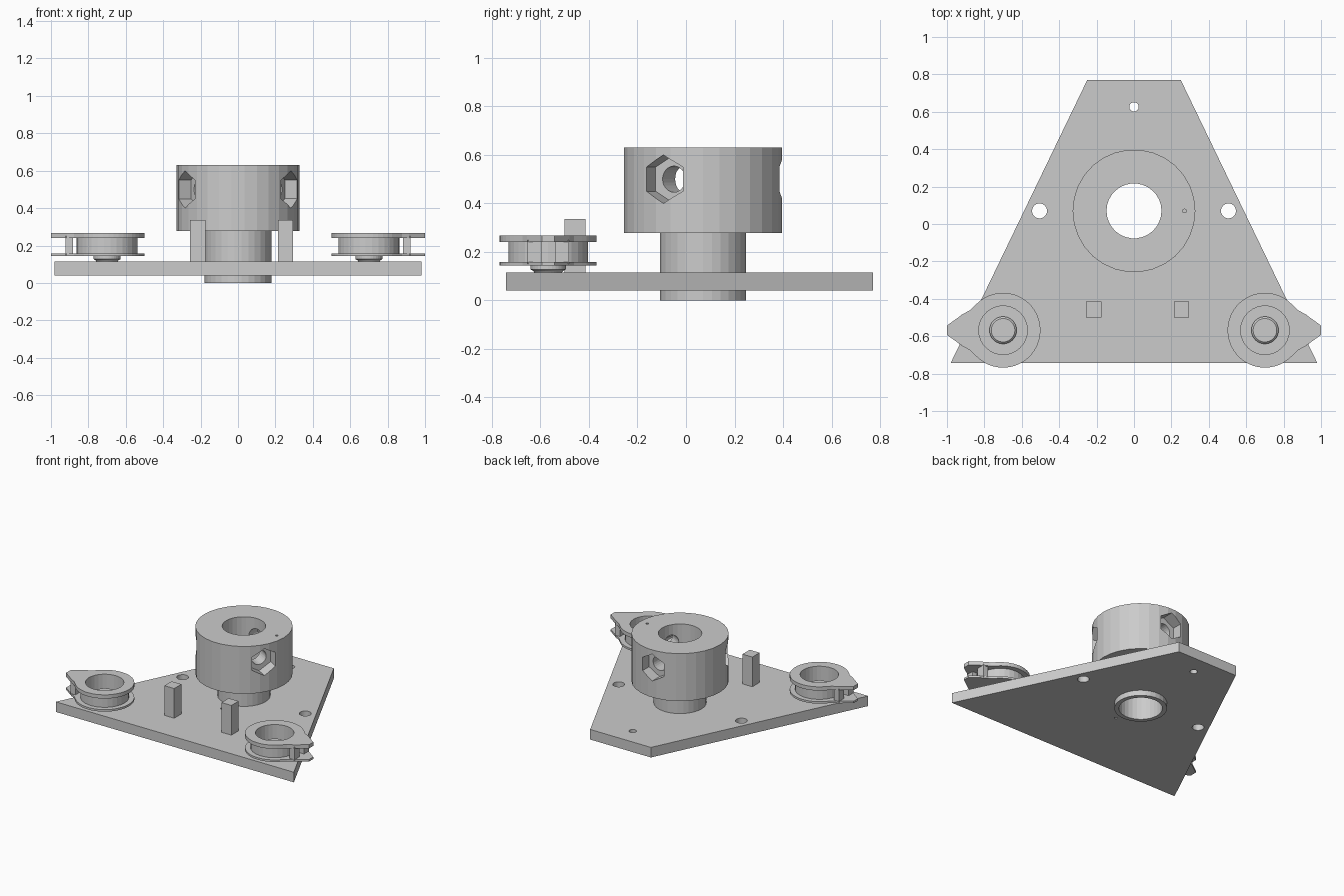
import bpy, bmesh, math
from mathutils import Matrix, Vector

if "Cube" in bpy.data.objects:
    bpy.data.objects.remove(bpy.data.objects["Cube"])

SIDES = 30
HUB = Vector((0, 0.07, 0))
grey = bpy.data.materials.new("plain_grey")
grey.diffuse_color = (0.6, 0.6, 0.6, 1)
grey.use_nodes = True
grey.node_tree.nodes["Principled BSDF"].inputs["Base Color"].default_value = grey.diffuse_color


def make(name, bm):
    bmesh.ops.remove_doubles(bm, verts=bm.verts, dist=1e-5)
    bmesh.ops.recalc_face_normals(bm, faces=bm.faces)
    me = bpy.data.meshes.new(name)
    bm.to_mesh(me)
    bm.free()
    me.materials.append(grey)
    ob = bpy.data.objects.new(name, me)
    bpy.context.collection.objects.link(ob)
    return ob


def prism(name, pts, z0, z1):
    bm = bmesh.new()
    lo = [bm.verts.new((x, y, z0)) for x, y in pts]
    hi = [bm.verts.new((x, y, z1)) for x, y in pts]
    bm.faces.new(lo[::-1])
    bm.faces.new(hi)
    for i in range(len(pts)):
        j = (i + 1) % len(pts)
        bm.faces.new((lo[i], lo[j], hi[j], hi[i]))
    return make(name, bm)


def box(name, x0, x1, y0, y1, z0, z1):
    return prism(name, [(x0, y0), (x1, y0), (x1, y1), (x0, y1)], z0, z1)


def circle(r, n=SIDES, c=(0, 0)):
    return [(c[0] + r * math.cos(2 * math.pi * i / n),
             c[1] + r * math.sin(2 * math.pi * i / n)) for i in range(n)]


def lathe(name, profile, centre):
    """Spin a closed (radius, height) profile around a vertical axis."""
    bm = bmesh.new()
    vs = [bm.verts.new((r, 0, z)) for r, z in profile]
    es = [bm.edges.new((vs[i], vs[(i + 1) % len(vs)])) for i in range(len(vs))]
    bmesh.ops.spin(bm, geom=vs + es, cent=(0, 0, 0), axis=(0, 0, 1),
                   angle=2 * math.pi, steps=SIDES)
    bmesh.ops.remove_doubles(bm, verts=bm.verts, dist=1e-5)
    bmesh.ops.dissolve_degenerate(bm, edges=bm.edges, dist=1e-5)
    bmesh.ops.translate(bm, verts=bm.verts, vec=(centre[0], centre[1], 0))
    return make(name, bm)


def cut(ob, cutters):
    for c in cutters:
        m = ob.modifiers.new("cut", 'BOOLEAN')
        m.operation, m.solver, m.object = 'DIFFERENCE', 'EXACT', c
        bpy.context.view_layer.objects.active = ob
        bpy.ops.object.modifier_apply(modifier=m.name)
        bpy.data.objects.remove(c)


def drill(x, y, r, z0=-0.1, z1=1.0, n=SIDES):
    return prism("cutter", circle(r, n, (x, y)), z0, z1)


def radial_cutter(angle, r, d0, d1, n):
    """Horizontal prism pointing outward from the hub, with a corner on top."""
    ob = prism("cutter", circle(r, n), d0, d1)
    ob.data.transform(Matrix.Translation(HUB + Vector((0, 0, 0.5)))
                      @ Matrix.Rotation(angle, 4, 'Z')
                      @ Matrix.Rotation(math.pi / 2, 4, 'Y'))
    return ob


# Base plate with mounting holes
plate = prism("base_plate", [(-0.98, -0.743), (0.98, -0.743),
                             (0.25, 0.77), (-0.25, 0.77)], 0.04, 0.115)
cut(plate, [drill(0, HUB.y, 0.17), drill(0.505, HUB.y, 0.04),
            drill(-0.505, HUB.y, 0.04), drill(0, 0.626, 0.025),
            drill(0, -0.19, 0.01, n=8)])

# Hub: wide collar on a narrower tube, bored through
hub = lathe("hub", [(0.147, 0), (0.178, 0), (0.178, 0.278), (0.328, 0.278),
                    (0.328, 0.631), (0.147, 0.631)], HUB)
cut(hub, [drill(0.27, HUB.y, 0.01, 0.2, n=8)])
# Three hexagonal nut pockets with screw holes into the bore
for deg in (90, 210, 330):
    a = math.radians(deg)
    cut(hub, [radial_cutter(a, 0.1, 0.24, 0.4, 6),
              radial_cutter(a, 0.054, 0.1, 0.3, 24)])

# Two square posts
for side, x in (("left", -0.256), ("right", 0.214)):
    box(side + "_post", x, x + 0.081, -0.5, -0.415, 0.11, 0.336)

# Rollers with lugged flanges at the front corners
arc = [(0.2 * math.cos(math.radians(a)), 0.2 * math.sin(math.radians(a)))
       for a in range(44, 317, 8)]
lug = [(0.177, 0.107), (0.214, 0.087), (0.3, 0.025)]
outline = arc + [(x, -y) for x, y in lug] + lug[::-1]
CX, CY = 0.7, -0.568
for side, s in (("left", -1), ("right", 1)):
    pts = [(s * (CX + x), CY + y) for x, y in outline][::s]
    prism(side + "_lower_flange", pts, 0.143, 0.158)
    top = prism(side + "_upper_flange", pts, 0.24, 0.268)
    cut(top, [drill(s * CX, CY, 0.13)])
    lathe(side + "_drum", [(0.13, 0.15), (0.164, 0.15),
                           (0.164, 0.25), (0.13, 0.25)], (s * CX, CY))
    # Chamfered pivot through the roller
    lathe(side + "_pivot", [(0, 0.11), (0.055, 0.11), (0.06, 0.12), (0.073, 0.128),
                            (0.073, 0.185), (0.063, 0.195), (0, 0.195)],
          (s * CX, CY))
    # Two pegs joining the lugs
    for end, t in (("front", -1), ("back", 1)):
        xs = sorted((s * 0.882, s * 0.922))
        ys = sorted((CY + t * 0.027, CY + t * 0.085))
        box(f"{side}_{end}_lug_peg", *xs, *ys, 0.15, 0.25)
